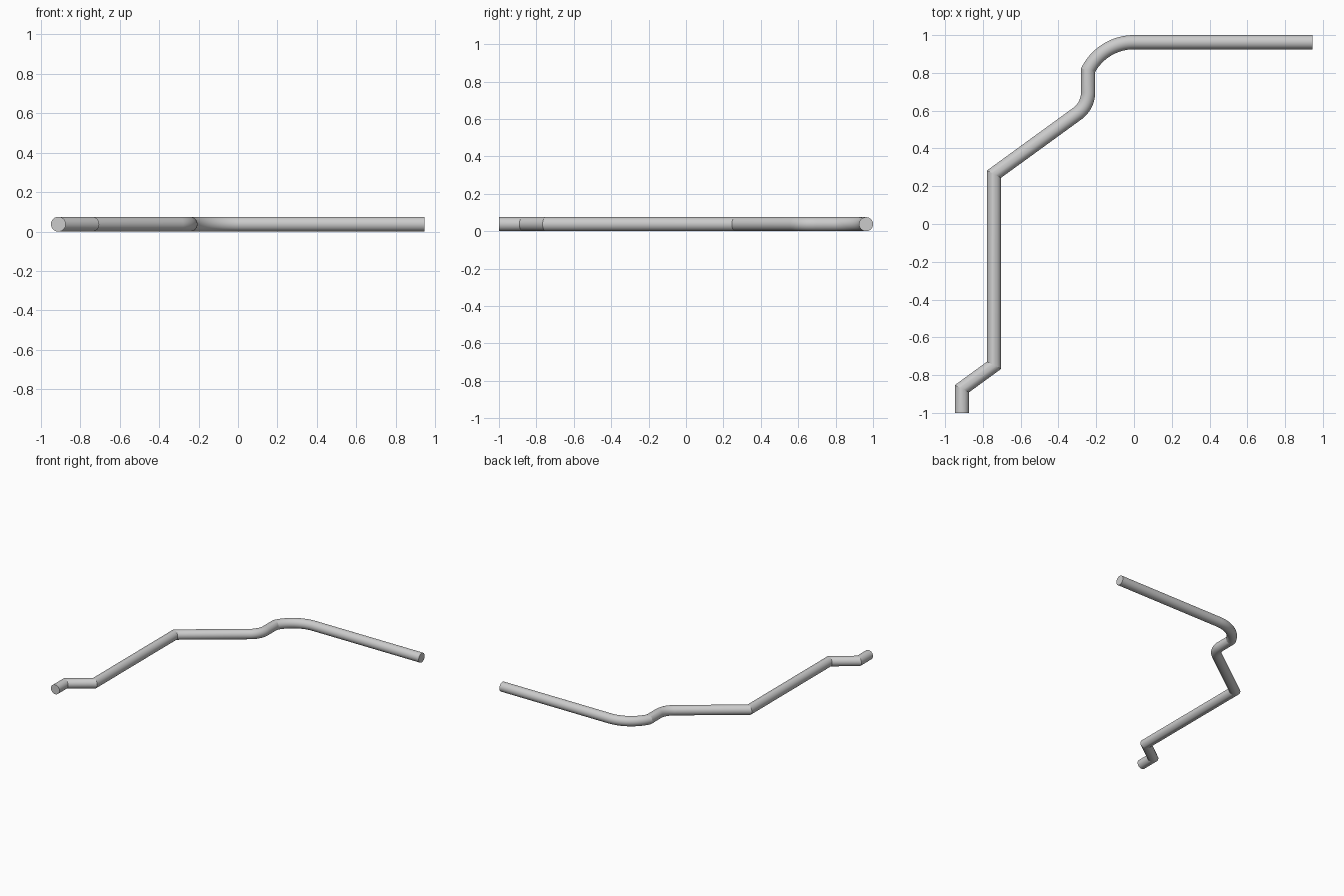
import bpy, bmesh, math
from mathutils import Vector

if "Cube" in bpy.data.objects:
    bpy.data.objects.remove(bpy.data.objects["Cube"])

R = 0.0375      # rod radius
SIDES = 48


def arc(cx, cy, r, a0, a1, steps):
    """Points along an arc, angles in degrees."""
    return [Vector((cx + r * math.cos(math.radians(a0 + (a1 - a0) * i / steps)),
                    cy + r * math.sin(math.radians(a0 + (a1 - a0) * i / steps)), R))
            for i in range(steps + 1)]


def sweep(name, path):
    """Round rod along a flat path, mitred at every corner."""
    bm = bmesh.new()
    rings = []
    for i, p in enumerate(path):
        d_in = (p - path[i - 1]).normalized() if i else (path[1] - p).normalized()
        d_out = (path[i + 1] - p).normalized() if i < len(path) - 1 else d_in
        t = (d_in + d_out).normalized()
        side = Vector((-t.y, t.x, 0)) / t.dot(d_in)
        ring = []
        for k in range(SIDES):
            a = 2 * math.pi * k / SIDES
            ring.append(bm.verts.new(p + R * (side * math.cos(a) + Vector((0, 0, math.sin(a))))))
        rings.append(ring)
    for a, b in zip(rings, rings[1:]):
        for k in range(SIDES):
            n = (k + 1) % SIDES
            bm.faces.new((a[k], a[n], b[n], b[k]))
    bm.faces.new(rings[0])
    bm.faces.new(rings[-1])
    bmesh.ops.recalc_face_normals(bm, faces=bm.faces)
    mesh = bpy.data.meshes.new(name)
    bm.to_mesh(mesh)
    bm.free()
    obj = bpy.data.objects.new(name, mesh)
    bpy.context.collection.objects.link(obj)
    bpy.context.view_layer.objects.active = obj
    obj.select_set(True)
    bpy.ops.object.shade_smooth_by_angle(angle=math.radians(15))
    return obj


# Straight lower runs with sharp mitred corners
path = [Vector((x, y, R)) for x, y in
        ((-0.911, -1.0), (-0.911, -0.872), (-0.741, -0.748), (-0.741, 0.264))]

# Filleted bend from the sloping run into the short upright run
slope = math.radians(36)
xv = -0.243
corner_y = 0.264 + (xv + 0.741) * math.tan(slope)
fr = 0.14
ft = fr * math.tan((math.pi / 2 - slope) / 2)
path += arc(xv - fr, corner_y + ft, fr, -54, 0, 16)

# Large bend, entered with a slight kink, leading into the long top run
br = 0.2735
start = 180 - math.degrees(math.acos(-xv / br))
path += arc(0, 1 - R - br, br, start, 90, 20)
path.append(Vector((0.945, 1 - R, R)))

sweep("bent_rod", path)
